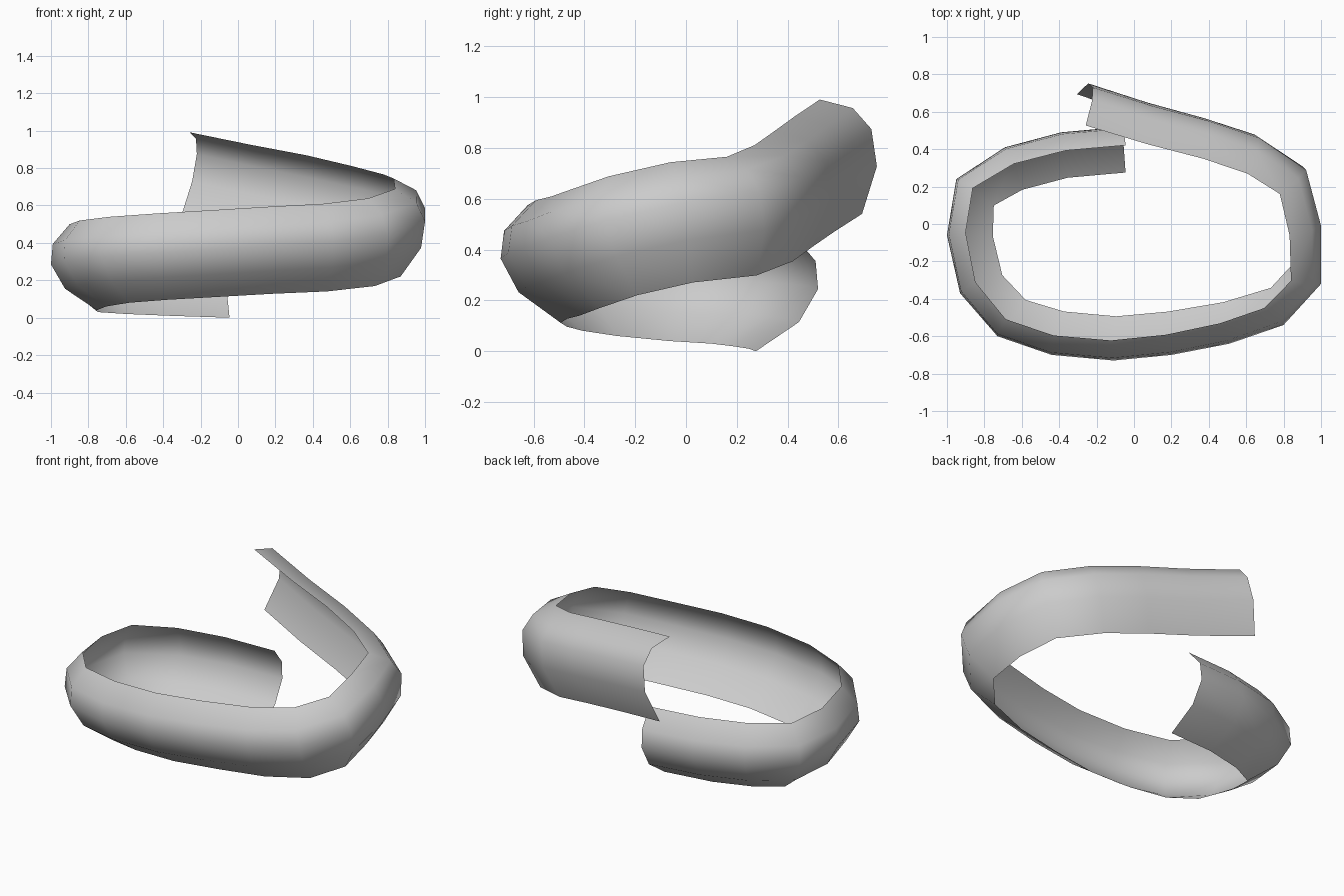
import bpy
import bmesh
from math import radians
from mathutils import Matrix, Vector

default_cube = bpy.data.objects.get("Cube")
if default_cube:
    bpy.data.objects.remove(default_cube, do_unlink=True)

# Soft grey used on the whole band
grey = bpy.data.materials.new("light grey")
grey.use_nodes = True
colour = (0.6, 0.6, 0.6, 1)
grey.diffuse_color = colour
grey.node_tree.nodes["Principled BSDF"].inputs["Base Color"].default_value = colour

# Curved channel section: (inward, upward) from the outermost line, top rim first
section = [(0.10, 0.215), (0.01, 0.11), (0, 0), (0.075, -0.13), (0.245, -0.245)]

# Rising open loop followed by the outermost line: x, y, z, tilt in degrees
path = [
    (-0.06, 0.52, 0.24, 0),
    (-0.39, 0.49, 0.25, 0),
    (-0.69, 0.41, 0.26, 0),
    (-0.95, 0.24, 0.27, 0),
    (-1, -0.06, 0.28, 0),
    (-0.93, -0.37, 0.3, 0),
    (-0.73, -0.6, 0.32, 0),
    (-0.44, -0.7, 0.34, 1),
    (-0.11, -0.73, 0.36, 2),
    (0.2, -0.7, 0.38, 3),
    (0.51, -0.64, 0.4, 5),
    (0.8, -0.54, 0.44, 9),
    (1, -0.32, 0.51, 16),
    (1, -0.01, 0.58, 22),
    (0.92, 0.29, 0.62, 28),
    (0.67, 0.46, 0.68, 32),
    (0.4, 0.55, 0.74, 33),
    (0.1, 0.63, 0.8, 34),
    (-0.22, 0.73, 0.87, 35),
]


def path_direction(points, index):
    """Average of the directions into and out of a path point."""
    total = Vector()
    if index > 0:
        total += (points[index] - points[index - 1]).normalized()
    if index < len(points) - 1:
        total += (points[index + 1] - points[index]).normalized()
    return total.normalized()


def sweep_band(name, stations, profile, material):
    """Sweep an open profile along a path, tilting it at each station."""
    points = [Vector(station[:3]) for station in stations]
    bm = bmesh.new()
    rows = []
    for index, point in enumerate(points):
        tangent = path_direction(points, index)
        inward = Vector((0, 0, 1)).cross(tangent).normalized()
        upward = tangent.cross(inward)
        tilt = Matrix.Rotation(radians(stations[index][3]), 2)
        row = []
        for offset in profile:
            across, rise = tilt.transposed() @ Vector(offset)
            row.append(bm.verts.new(point + inward * across + upward * rise))
        rows.append(row)
    # Join neighbouring sections with outward-facing quads
    for row, following in zip(rows, rows[1:]):
        for top in range(len(profile) - 1):
            low = top + 1
            face = bm.faces.new((row[top], row[low], following[low], following[top]))
            face.smooth = True
    lowest = min(vert.co.z for vert in bm.verts)
    bmesh.ops.translate(bm, verts=bm.verts, vec=(0, 0, -lowest))
    mesh = bpy.data.meshes.new(name)
    bm.to_mesh(mesh)
    bm.free()
    mesh.materials.append(material)
    band = bpy.data.objects.new(name, mesh)
    bpy.context.collection.objects.link(band)
    return band


sweep_band("coiled_band", path, section, grey)
